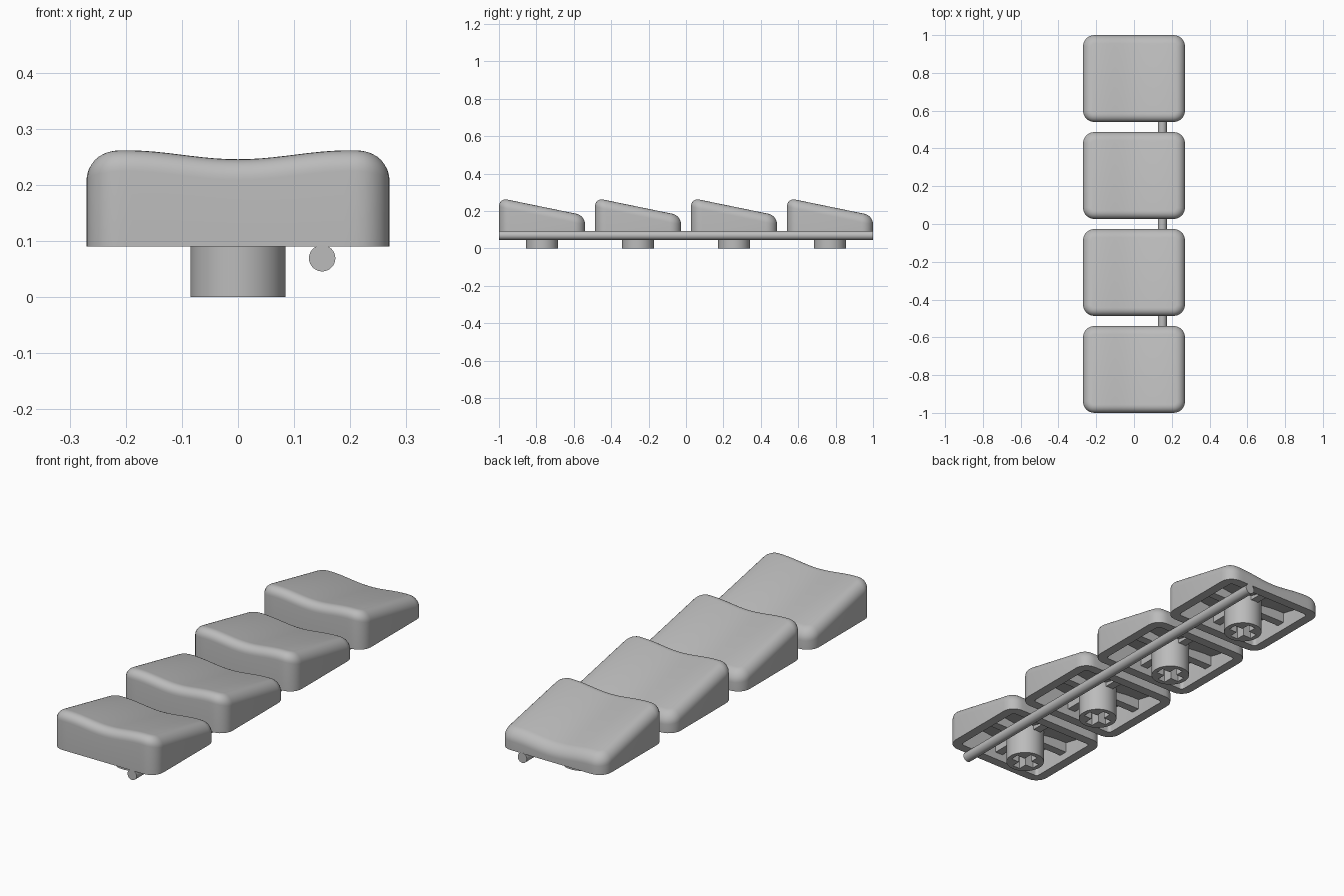
import bpy, bmesh, math
from math import pi, sin, cos, sqrt

if "Cube" in bpy.data.objects:
    bpy.data.objects.remove(bpy.data.objects["Cube"], do_unlink=True)

HALF_X, HALF_Y, CORNER = 0.27, 0.23, 0.06
BASE, FILLET, WALL = 0.09, 0.045, 0.045
PITCH = 0.5133

grey = bpy.data.materials.new("plain grey")
grey.use_nodes = True
grey.diffuse_color = (0.5, 0.5, 0.5, 1)
grey.node_tree.nodes["Principled BSDF"].inputs["Base Color"].default_value = (0.5, 0.5, 0.5, 1)


def top_height(x, y):
    """Dished across x, falling towards the back."""
    return 0.207 + 0.016 * sin(pi / 2 * x / 0.2) ** 2 - 0.205 * y


def front_half(inset):
    """Front half of a rounded rectangle, from left to right."""
    r = max(CORNER - inset, 0.005)
    cx, cy = HALF_X - inset - r, HALF_Y - inset - r
    arc = [pi / 2 * i / 6 for i in range(7)]
    left = [(-cx - r * cos(a), -cy - r * sin(a)) for a in arc]
    middle = [(-cx + 2 * cx * i / 20, -cy - r) for i in range(1, 20)]
    return left + middle + [(-x, y) for x, y in reversed(left)]


def finish(obj, name):
    obj.name = name
    obj.data.materials.clear()
    obj.data.materials.append(grey)
    bpy.ops.object.select_all(action="DESELECT")
    obj.select_set(True)
    bpy.context.view_layer.objects.active = obj
    bpy.ops.object.shade_smooth_by_angle(angle=math.radians(35))
    return obj


def add_object(name, data):
    obj = bpy.data.objects.new(name, data)
    bpy.context.collection.objects.link(obj)
    return obj


def mesh_object(bm, name):
    bmesh.ops.recalc_face_normals(bm, faces=bm.faces)
    mesh = bpy.data.meshes.new(name)
    bm.to_mesh(mesh)
    bm.free()
    return finish(add_object(name, mesh), name)


def make_cap(name, y0):
    bm = bmesh.new()

    def ring(inset, height):
        half = front_half(inset)
        outline = half + [(x, -y) for x, y in reversed(half)]
        return [bm.verts.new((x, y + y0, height(x, y))) for x, y in outline]

    def flat(x, y):
        return BASE

    # Cavity ceiling, cavity rim, outer base, then the rounded top edge
    rings = [ring(WALL, lambda x, y: top_height(x, y) - 0.045),
             ring(WALL, flat), ring(0, flat)]
    for i in range(9):
        a = pi / 2 * i / 8
        drop = FILLET * (1 - sin(a))
        rings.append(ring(FILLET * (1 - cos(a)),
                          lambda x, y, d=drop: top_height(x, y) - d))
    for low, high in zip(rings, rings[1:]):
        n = len(low)
        for i in range(n):
            j = (i + 1) % n
            bm.faces.new((low[i], low[j], high[j], high[i]))
    # Strips running front to back close the top and the ceiling
    for loop in (rings[0], rings[-1]):
        n = len(loop)
        for i in range(n // 2 - 1):
            bm.faces.new((loop[i], loop[i + 1], loop[n - 2 - i], loop[n - 1 - i]))
    return mesh_object(bm, name)


def make_stem(name, y0):
    # Round post with a cross-shaped socket
    curve = bpy.data.curves.new(name, "CURVE")
    curve.dimensions, curve.fill_mode, curve.extrude = "2D", "BOTH", 0.09
    a, b = 0.063, 0.02
    quarter = [(a, -b), (a, b), (b, b)]
    cross = []
    for _ in range(4):
        cross += quarter
        quarter = [(-y, x) for x, y in quarter]
    circle = [(0.085 * cos(2 * pi * i / 48), 0.085 * sin(2 * pi * i / 48)) for i in range(48)]
    for points in (circle, cross):
        spline = curve.splines.new("POLY")
        spline.points.add(len(points) - 1)
        for p, (x, y) in zip(spline.points, points):
            p.co = (x, y, 0, 1)
        spline.use_cyclic_u = True
    obj = add_object(name, curve)
    obj.location = (0, y0, 0.09)
    bpy.ops.object.select_all(action="DESELECT")
    obj.select_set(True)
    bpy.context.view_layer.objects.active = obj
    bpy.ops.object.convert(target="MESH")
    finish(bpy.context.view_layer.objects.active, name)


def make_rib(name, low, high):
    bm = bmesh.new()
    bmesh.ops.create_cube(bm, size=1)
    for v in bm.verts:
        v.co = [h if c > 0 else l for c, l, h in zip(v.co, low, high)]
    mesh_object(bm, name)


for k in range(4):
    y0 = (k - 1.5) * PITCH
    tag = f"_{k + 1}"
    make_cap("key_cap" + tag, y0)
    make_stem("stem" + tag, y0)
    # Stiffening ribs under the cap, meeting at the stem
    for side, s in (("left", 1), ("right", -1)):
        xs = sorted((s * 0.075, s * 0.235))
        make_rib(f"{side}_rib{tag}", (xs[0], y0 - 0.02, 0.125), (xs[1], y0 + 0.02, 0.18))
    make_rib("front_rib" + tag, (-0.02, y0 - 0.195, 0.125), (0.02, y0 - 0.075, 0.19))
    make_rib("back_rib" + tag, (-0.02, y0 + 0.075, 0.125), (0.02, y0 + 0.195, 0.15))

# Long rod joining the caps
bpy.ops.mesh.primitive_cylinder_add(vertices=32, radius=0.0235, depth=2,
                                    location=(0.15, 0, 0.0695), rotation=(pi / 2, 0, 0))
finish(bpy.context.object, "connecting_rod")
